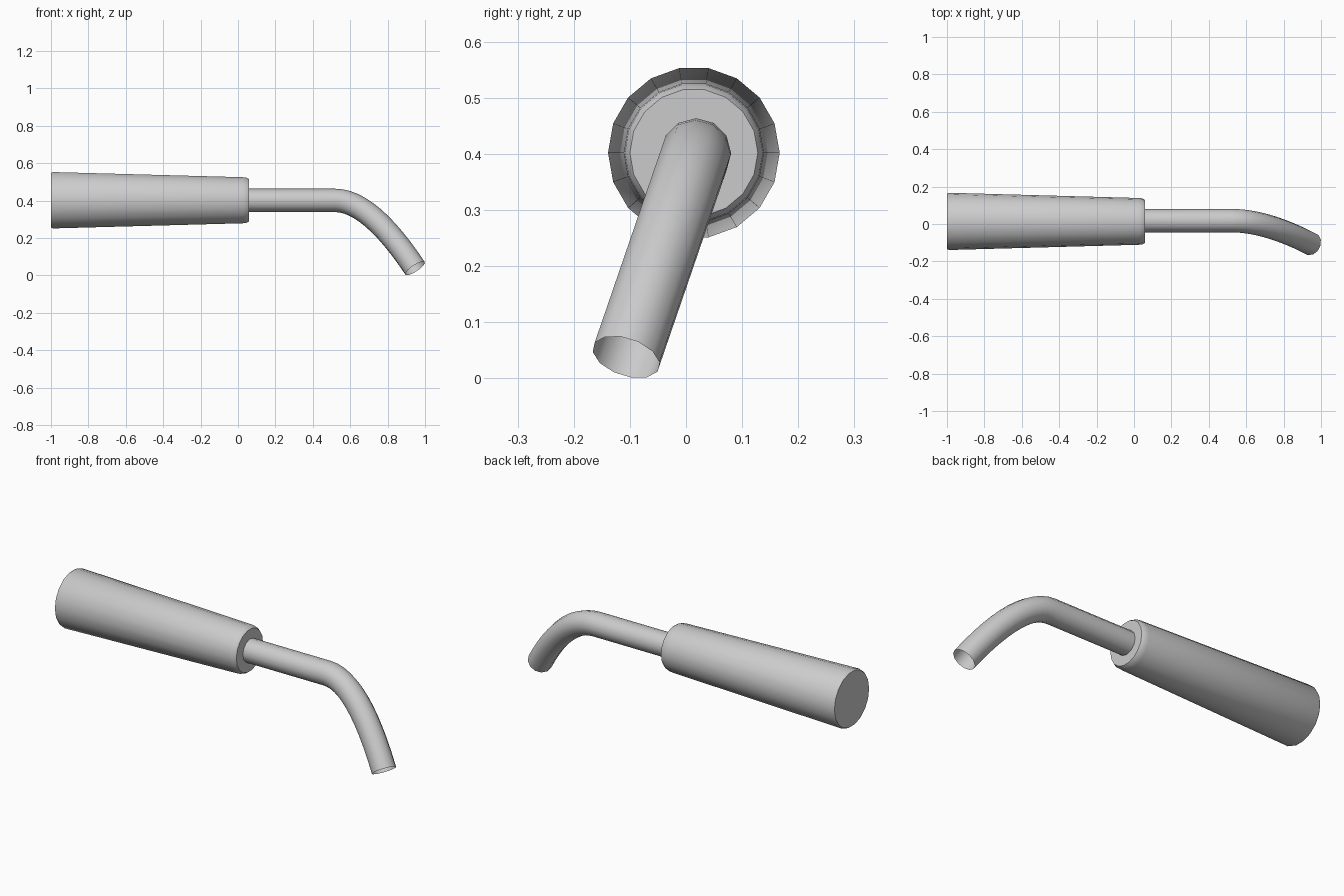
import bpy, bmesh
from math import sin, cos, pi, radians
from mathutils import Vector

if "Cube" in bpy.data.objects:
    bpy.data.objects.remove(bpy.data.objects["Cube"])


def skin_rings(name, rings, cap_start=False, cap_end=False, angle=35):
    """Bridge equal-sized closed rings of points into a smooth-shaded tube."""
    bm = bmesh.new()
    loops = [[bm.verts.new(p) for p in ring] for ring in rings]
    n = len(loops[0])
    for a, b in zip(loops, loops[1:]):
        for i in range(n):
            j = (i + 1) % n
            bm.faces.new((a[i], a[j], b[j], b[i]))
    if cap_start:
        bm.faces.new(loops[0][::-1])
    if cap_end:
        bm.faces.new(loops[-1])
    mesh = bpy.data.meshes.new(name)
    bm.to_mesh(mesh)
    bm.free()
    ob = bpy.data.objects.new(name, mesh)
    bpy.context.collection.objects.link(ob)
    bpy.ops.object.select_all(action='DESELECT')
    ob.select_set(True)
    bpy.context.view_layer.objects.active = ob
    bpy.ops.object.shade_smooth_by_angle(angle=radians(angle))
    return ob


def ring(centre, side, up, radius, n, phase=0.0):
    return [centre + radius * (cos(a) * side + sin(a) * up)
            for a in (phase + 2 * pi * i / n for i in range(n))]


X, Y, Z = Vector((1, 0, 0)), Vector((0, 1, 0)), Vector((0, 0, 1))

# Handle: tapered 18-sided grip with softened rims
profile = [(-1.0, 0.148), (-0.99, 0.153), (0.025, 0.125), (0.045, 0.123), (0.06, 0.114)]
skin_rings("handle", [ring(Vector((x, 0.014, 0.402)), Y, Z, r, 18) for x, r in profile],
           cap_start=True, cap_end=True)

# Neck: 12-sided open tube, straight then bent down and sideways in one tilted plane
down = Vector((0, -0.325, -0.946)).normalized()
start = Vector((0.0, 0.018, 0.401))
p0, p1, p2 = [start + X * x + down * s for x, s in ((0.52, 0), (0.705, 0), (0.947, 0.384))]
across = X.cross(down)
path = [(start + X * 0.03, X)]
steps = 12
for k in range(steps + 1):
    t = k / steps
    point = p0 * (1 - t) ** 2 + p1 * 2 * t * (1 - t) + p2 * t * t
    path.append((point, ((p1 - p0) * (1 - t) + (p2 - p1) * t).normalized()))
tilt = across.angle(Y) if across.dot(Y) > 0 else pi - across.angle(Y)
skin_rings("neck_tube", [ring(c, across, tan.cross(across), 0.0625, 12, tilt)
                         for c, tan in path])
